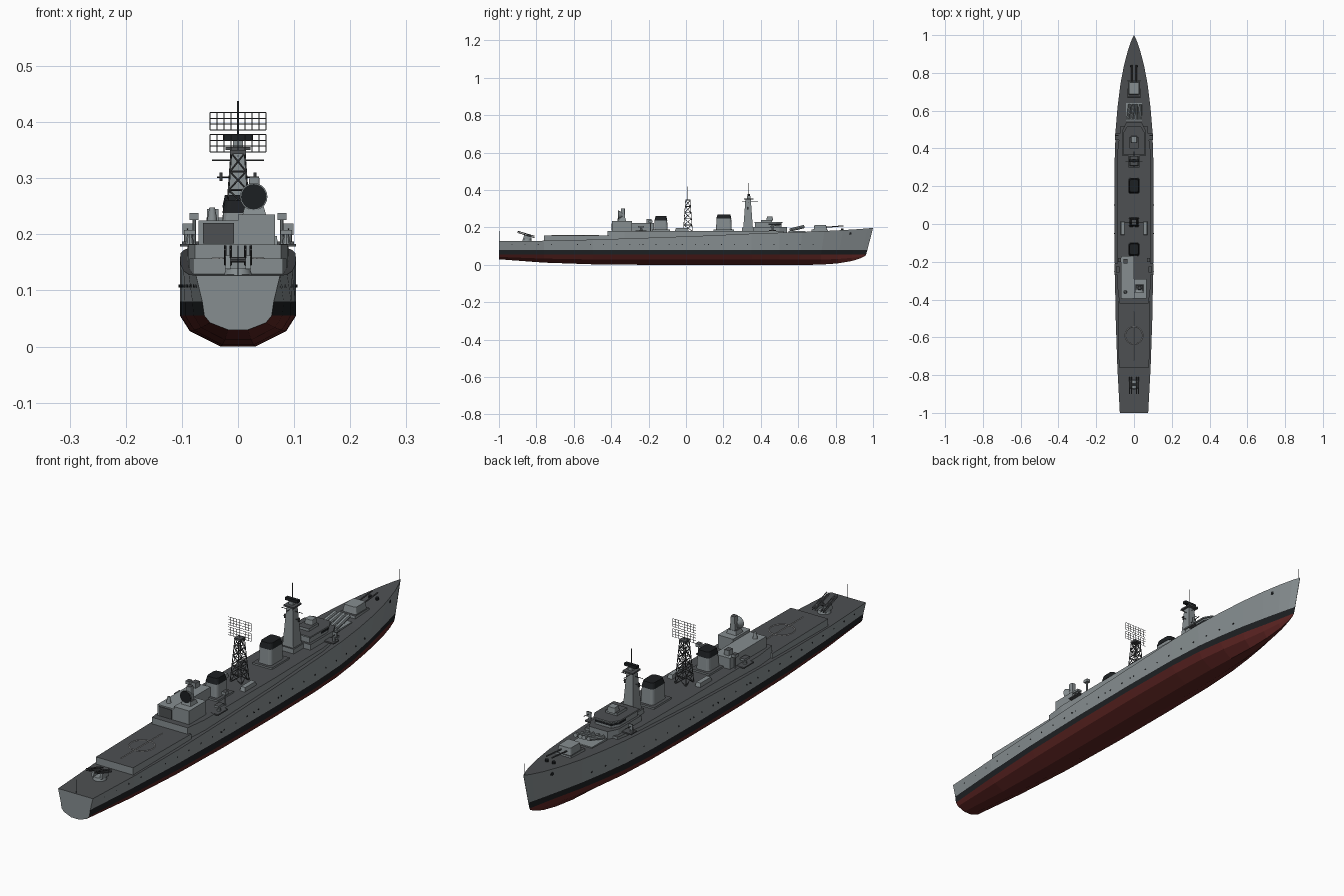
import bpy, bmesh, math
from mathutils import Vector

if "Cube" in bpy.data.objects:
    bpy.data.objects.remove(bpy.data.objects["Cube"])


def material(name, r, g, b):
    m = bpy.data.materials.new(name)
    m.diffuse_color = (r, g, b, 1)
    m.use_nodes = True
    m.node_tree.nodes["Principled BSDF"].inputs["Base Color"].default_value = m.diffuse_color
    return m


GREY = material("hull_grey", .24, .27, .28)
DECK = material("deck_grey", .075, .08, .085)
BLACK = material("black", .012, .014, .016)
RED = material("red", .11, .018, .016)
WHITE = material("white", .75, .75, .75)


def finish(name, bm, mats, smooth=False):
    bmesh.ops.recalc_face_normals(bm, faces=bm.faces)
    me = bpy.data.meshes.new(name)
    bm.to_mesh(me)
    bm.free()
    for m in mats:
        me.materials.append(m)
    ob = bpy.data.objects.new(name, me)
    bpy.context.collection.objects.link(ob)
    if smooth:
        bpy.context.view_layer.objects.active = ob
        ob.select_set(True)
        bpy.ops.object.shade_smooth_by_angle(angle=math.radians(35))
        ob.select_set(False)
    return ob


def prism(name, pts, z0, z1, taper=1, side=GREY, top=DECK, bevel=0):
    """Upright prism; top outline may shrink; vertical edges may be rounded."""
    bm = bmesh.new()
    cx = sum(p[0] for p in pts) / len(pts)
    cy = sum(p[1] for p in pts) / len(pts)
    lo = [bm.verts.new((x, y, z0)) for x, y in pts]
    hi = [bm.verts.new((cx + (x - cx) * taper, cy + (y - cy) * taper, z1)) for x, y in pts]
    n = len(pts)
    bm.faces.new(lo)
    bm.faces.new(hi).material_index = 1
    for i in range(n):
        bm.faces.new((lo[i], lo[(i + 1) % n], hi[(i + 1) % n], hi[i]))
    if bevel:
        ed = [bm.edges.get((lo[i], hi[i])) for i in range(n)]
        bmesh.ops.bevel(bm, geom=ed, offset=bevel, segments=3, profile=.5, affect='EDGES', material=0)
    return finish(name, bm, (side, top))


def box(name, x0, x1, y0, y1, z0, z1, **k):
    return prism(name, [(x0, y0), (x1, y0), (x1, y1), (x0, y1)], z0, z1, **k)


def rods(name, segs, r=.0012, n=4, mat=DECK, r2=None):
    """Straight bars between pairs of points, joined in one mesh."""
    bm = bmesh.new()
    for a, b in segs:
        a, b = Vector(a), Vector(b)
        geo = bmesh.ops.create_cone(bm, cap_ends=True, segments=n, radius1=r,
                                    radius2=r if r2 is None else r2, depth=(b - a).length)
        m = (b - a).to_track_quat('Z', 'Y').to_matrix().to_4x4()
        m.translation = (a + b) / 2
        bmesh.ops.transform(bm, matrix=m, verts=geo['verts'])
    return finish(name, bm, (mat,), n > 6)


# Hull: y, deck half width, waterline ratio, keel z, deck z
STATIONS = [(-1, .075, .8, .03, .127), (-.76, .088, .9, .012, .129), (-.5, .097, .97, .003, .135),
            (-.2, .102, 1, 0, .145), (.1, .1035, 1, 0, .156), (.35, .102, .98, 0, .167),
            (.5, .097, .93, 0, .172), (.62, .087, .85, 0, .176), (.74, .072, .74, .001, .181),
            (.84, .053, .6, .008, .186), (.92, .032, .48, .02, .191), (.97, .0145, .4, .034, .195),
            (1, .0006, .5, .047, .198)]
bm = bmesh.new()
rings = []
for y, w, k, kz, dz in STATIONS:
    mid = (.055 + kz) / 2
    prof = [(w * k * .3, kz, .915), (w * k * .83, mid, .92), (w * k, .055, .925),
            (w * (k * .75 + .25), .08, .94), (w, dz, 1)]
    half = [(x, y if y < .5 else .5 + (y - .5) * s, z) for x, z, s in prof]
    rings.append([bm.verts.new(p) for p in half[::-1]] +
                 [bm.verts.new((-p[0], p[1], p[2])) for p in half])
for a, b in zip(rings, rings[1:]):
    for i in range(10):
        j = (i + 1) % 10
        f = bm.faces.new((a[i], a[j], b[j], b[i]))
        f.material_index = [0, 1, 2, 2, 2, 2, 2, 1, 0, 3][i]
bm.faces.new(rings[0])
bm.faces.new(rings[-1])
finish("hull", bm, (GREY, BLACK, RED, DECK))


def deck_at(y):
    for a, b in zip(STATIONS, STATIONS[1:]):
        if y <= b[0]:
            t = (y - a[0]) / (b[0] - a[0])
            return [p + (q - p) * t for p, q in zip(a, b)]


# Portholes, anchors and staffs
holes = []
for i in range(24):
    y = -.93 + i * .07
    w, k, dz = (deck_at(y)[j] for j in (1, 2, 4))
    lo = w * (k * .75 + .25)
    x = lo + (w - lo) * (.108 - .08) / (dz - .08)
    holes += [((s * (x - .004), y, .108), (s * (x + .001), y, .108)) for s in (-1, 1)]
rods("portholes", holes, .003, 8, BLACK)
rods("anchors", [((s * .025, .875, .168), (s * .041, .88, .168)) for s in (-1, 1)], .007, 6, BLACK)
rods("staffs", [((0, .992, .19), (0, .992, .24)), ((0, -.995, .12), (0, -.995, .18))], .001)
rods("capstans", [((s * .015, .835, .18), (s * .015, .835, .194)) for s in (-1, 1)], .007, 10, BLACK)

# Flight deck with landing marks
prism("flight_deck", [(-.08, -.76), (.08, -.76), (.086, -.41), (-.086, -.41)], .12, .157)
ring = [(.046 * math.cos(i * math.pi / 16), -.59 + .046 * math.sin(i * math.pi / 16), .1572) for i in range(33)]
rods("deck_marks", list(zip(ring, ring[1:])) + [((0, -.72, .1572), (0, -.465, .1572))], .0016, 4, WHITE)

# Long deckhouse
prism("main_deckhouse", [(-.077, -.42), (.077, -.42), (.088, -.33), (.09, .1), (.086, .4),
                         (.07, .52), (-.07, .52), (-.086, .4), (-.09, .1), (-.088, -.33)], .13, .182)

# Hangar, aft house and tracking radar
box("hangar", -.07, 0, -.395, -.17, .18, .225, top=GREY)
box("hangar_door", -.062, -.007, -.398, -.394, .184, .22, side=DECK)
box("aft_house", .0, .066, -.395, -.29, .18, .235, top=GREY)
box("hangar_locker", -.055, -.035, -.21, -.185, .225, .245)
rods("hangar_dome", [((-.046, -.36, .225), (-.046, -.36, .248))], .009, 12, GREY, .005)
box("radar_base", .008, .05, -.362, -.32, .235, .25, taper=.8)
box("radar_yoke", .018, .04, -.35, -.325, .25, .302, taper=.8, bevel=.003)
rods("radar_dish", [((.028, -.34, .267), (.028, -.362, .267))], .014, 20, GREY, .0245)
rods("radar_face", [((.028, -.3615, .267), (.028, -.3635, .267))], .0225, 20, BLACK)

# Funnels with dark caps
for nm, y0, y1, h in (("aft", -.17, -.098, .26), ("forward", .16, .245, .27)):
    box(nm + "_funnel_base", -.042, .042, y0 - .012, y1 + .012, .18, .188)
    box(nm + "_funnel", -.029, .029, y0, y1, .185, h - .022, taper=.92, bevel=.012)
    box(nm + "_funnel_cap", -.028, .028, y0 + .002, y1 - .002, h - .022, h,
        taper=.84, side=BLACK, top=BLACK, bevel=.012)


# Lattice mainmast with bedstead aerial
def ring4(t):
    a = .024 - .012 * t
    return [(sx * a, .01 + sy * a, .18 + .165 * t) for sx, sy in ((-1, -1), (1, -1), (1, 1), (-1, 1))]


bars, N = [], 5
for i in range(N):
    a, b = ring4(i / N), ring4((i + 1) / N)
    for j in range(4):
        k = (j + 1) % 4
        bars += [(a[j], b[j]), (b[j], b[k]), (a[j], b[k]), (a[k], b[j])]
rods("lattice_mast", bars, .0016)
box("mainmast_top", -.014, .014, -.004, .024, .343, .35, side=DECK)
grid = [((0, .01, .345), (0, .01, .418))]
for z0 in (.347, .386):
    grid += [((-.05, .01, z0 + i * .0103), (.05, .01, z0 + i * .0103)) for i in range(4)]
    grid += [((-.05 + i * .0125, .01, z0), (-.05 + i * .0125, .01, z0 + .031)) for i in range(9)]
rods("bedstead_aerial", grid, .0009)
for s in (-1, 1):
    box("boat_locker", s * .06 - .011, s * .06 + .011, -.06, .015, .18, .197, taper=.85, top=GREY)

# Bridge, stepped
prism("bridge_lower", [(-.06, .36), (.06, .36), (.06, .5), (.04, .54), (-.04, .54), (-.06, .5)], .17, .203)
prism("bridge_upper", [(-.05, .37), (.05, .37), (.05, .48), (.034, .51), (-.034, .51), (-.05, .48)], .2, .225)
prism("bridge_windows", [(-.0505, .44), (.0505, .44), (.0505, .481), (.0345, .511), (-.0345, .511),
                         (-.0505, .481)], .212, .22, side=BLACK)
prism("bridge_roof", [(-.056, .365), (.056, .365), (.056, .483), (.037, .516), (-.037, .516), (-.056, .483)], .225, .23)
box("director_base", -.025, .025, .4, .46, .23, .24)
box("director", -.017, .017, .43, .465, .238, .258, taper=.85, top=GREY, bevel=.004)
box("bridge_wings", -.1, .1, .445, .48, .182, .187, side=DECK)

# Solid foremast with yards and radar
box("foremast_base", -.03, .03, .3, .368, .18, .2)
box("foremast", -.024, .024, .306, .358, .19, .352, taper=.55, top=GREY)
box("foremast_platform", -.022, .022, .31, .36, .35, .356, side=DECK)
box("foremast_head", -.009, .009, .325, .345, .356, .368)
box("navigation_radar", -.027, .027, .328, .342, .367, .378, side=BLACK, top=BLACK)
rods("foremast_yards", [((-.046, .332, .332), (.046, .332, .332)), ((-.037, .332, .302), (.037, .332, .302)),
                        ((0, .3, .34), (0, .385, .34)), ((0, .335, .375), (0, .335, .438))], .0014)
for s in (-1, 1):
    rods("yard_aerials", [((s * .03, .332, .295), (s * .03, .332, .31))], .003, 6)

# Side weapon platforms: missile mounts aft, light guns forward
for s in (-1, 1):
    box("missile_platform", s * .088 - .015, s * .088 + .015, -.27, -.21, .178, .183, side=DECK)
    rods("missile_mount", [((s * .086, -.24, .182), (s * .086, -.24, .2))], .008, 10, GREY, .005)
    box("missile_box", s * .086 - .01, s * .086 + .01, -.256, -.224, .2, .208)
    rods("missile_director", [((s * .078, -.19, .182), (s * .078, -.19, .228))], .003, 8, GREY)
    box("missile_director_head", s * .078 - .008, s * .078 + .008, -.2, -.18, .226, .238)
    rods("light_gun_mount", [((s * .09, .462, .186), (s * .09, .462, .204))], .006, 8, GREY)
    box("light_gun_shield", s * .09 - .009, s * .09 + .009, .466, .47, .199, .219)
    rods("light_gun_barrel", [((s * .09, .45, .207), (s * .09, .5, .213))], .0015, 6)
    rods("side_fenders", [((s * .1, y, .108), (s * .106, y, .108)) for y in (-.25, -.05, .1)], .0025, 6, BLACK)

# Forward missile tubes, splayed pairs
box("tube_deck", -.043, .043, .548, .64, .17, .181, top=GREY)
rods("missile_tubes", [((s * (.012 + i * .02), .555, .186), (s * (.008 + i * .02) + .006, .632, .205))
                       for s in (-1, 1) for i in (0, 1)], .0085, 8, GREY)

# Twin gun turret
box("turret_base", -.036, .036, .67, .76, .172, .188, taper=.95)
box("gun_turret", -.03, .03, .682, .754, .186, .214, taper=.86, top=GREY, bevel=.006)
rods("gun_barrels", [((s * .012, .74, .2), (s * .012, .842, .209)) for s in (-1, 1)], .0028, 8)

# Stern launcher with inclined rails
rods("launcher_pedestal", [((0, -.85, .125), (0, -.85, .14))], .026, 14, GREY, .022)
for s in (-1, 1):
    box("launcher_cheek", s * .018 - .005, s * .018 + .005, -.87, -.825, .138, .162, taper=.8)
    rods("launcher_rails", [((s * .018 + d, -.9, .173 + e), (s * .018 + d, -.81, .146 + e))
                            for d in (-.005, .005) for e in (0, .007)], .0022, 4)
rods("launcher_crossbar", [((-.022, -.85, .155), (.022, -.85, .155))], .005, 8)
